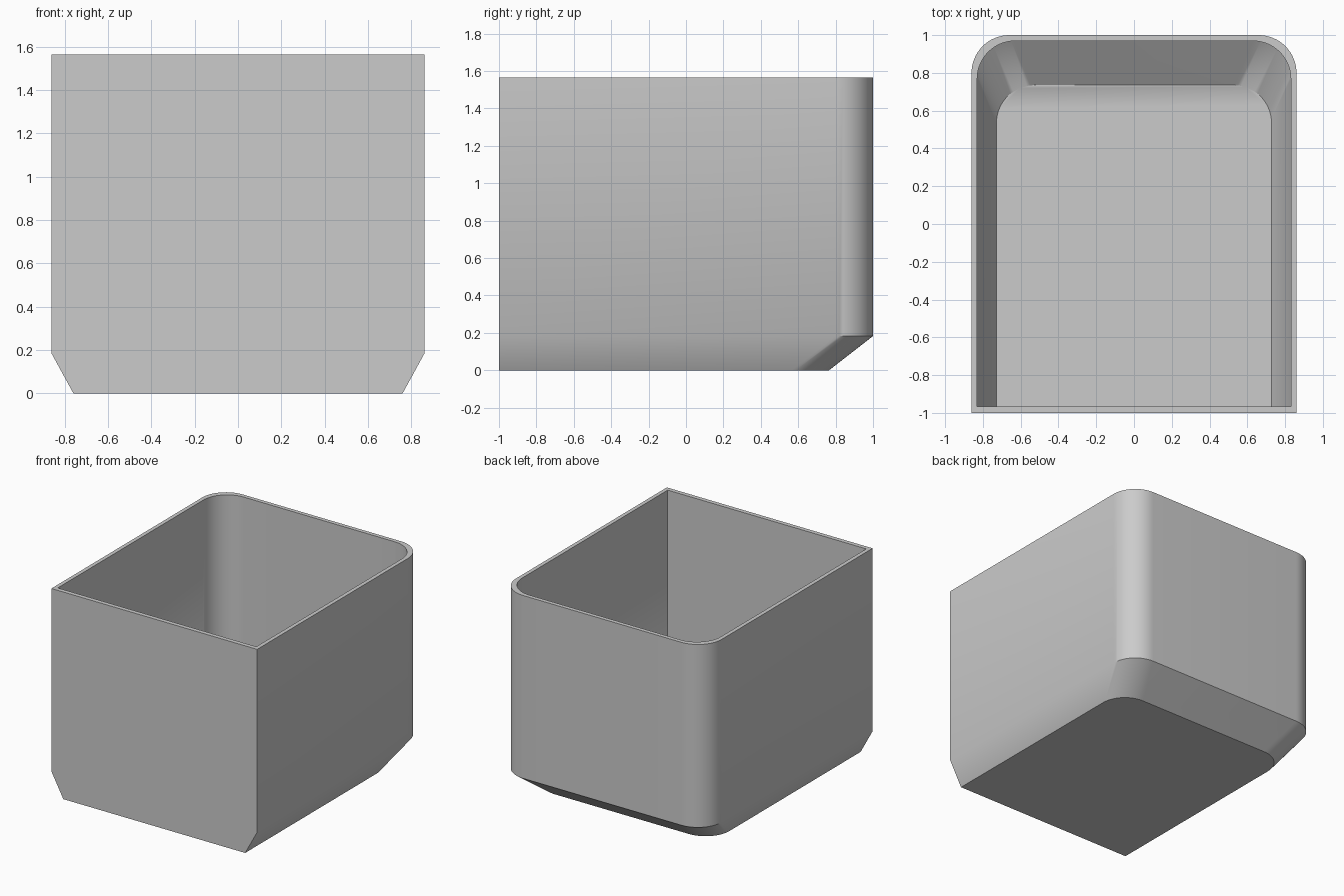
import bpy
import bmesh
from math import cos, sin, pi, radians

default = bpy.data.objects.get("Cube")
if default:
    bpy.data.objects.remove(default, do_unlink=True)

grey = bpy.data.materials.new("light_grey")
grey.use_nodes = True
colour = (0.6, 0.6, 0.6, 1)
grey.diffuse_color = colour
grey.node_tree.nodes["Principled BSDF"].inputs["Base Color"].default_value = colour

STEPS = 16  # segments per rounded corner


def ring(bm, half_width, front, back, radius, z):
    """Outline with square front corners and rounded back corners."""
    points = [(-half_width, front), (half_width, front)]
    for side, start in ((1, 0), (-1, pi / 2)):
        for i in range(STEPS + 1):
            a = start + pi / 2 * i / STEPS
            points.append((side * (half_width - radius) + radius * cos(a),
                           back - radius + radius * sin(a)))
    return [bm.verts.new((x, y, z)) for x, y in points]


bm = bmesh.new()
# Outer base, outer knee, outer rim, inner rim, inner knee, inner floor
sections = [
    (0.76, -1.0, 0.765, 0.2, 0.0),
    (0.86, -1.0, 1.0, 0.2, 0.183),
    (0.86, -1.0, 1.0, 0.2, 1.565),
    (0.83, -0.967, 0.969, 0.2, 1.565),
    (0.83, -0.967, 0.969, 0.2, 0.2),
    (0.728, -0.967, 0.735, 0.2, 0.032),
]
rings = [ring(bm, *s) for s in sections]

# Walls between neighbouring outlines, then the underside and the floor
for low, high in zip(rings, rings[1:]):
    for i in range(len(low)):
        j = (i + 1) % len(low)
        bm.faces.new((low[i], low[j], high[j], high[i]))
bm.faces.new(rings[0][::-1])
bm.faces.new(rings[-1])

# Flat front panels need no knee edges
for outline in (rings[1], rings[4]):
    edge = bm.edges.get(outline[:2])
    bmesh.ops.dissolve_edges(bm, edges=[edge], use_verts=False)
bmesh.ops.recalc_face_normals(bm, faces=bm.faces)

mesh = bpy.data.meshes.new("open_bin")
bm.to_mesh(mesh)
bm.free()
mesh.materials.append(grey)
bin_object = bpy.data.objects.new("open_bin", mesh)
bpy.context.collection.objects.link(bin_object)

# Soft rounded corners and side knees, crisp rims and base
bpy.ops.object.select_all(action="DESELECT")
bin_object.select_set(True)
bpy.context.view_layer.objects.active = bin_object
bpy.ops.object.shade_smooth_by_angle(angle=radians(34))
